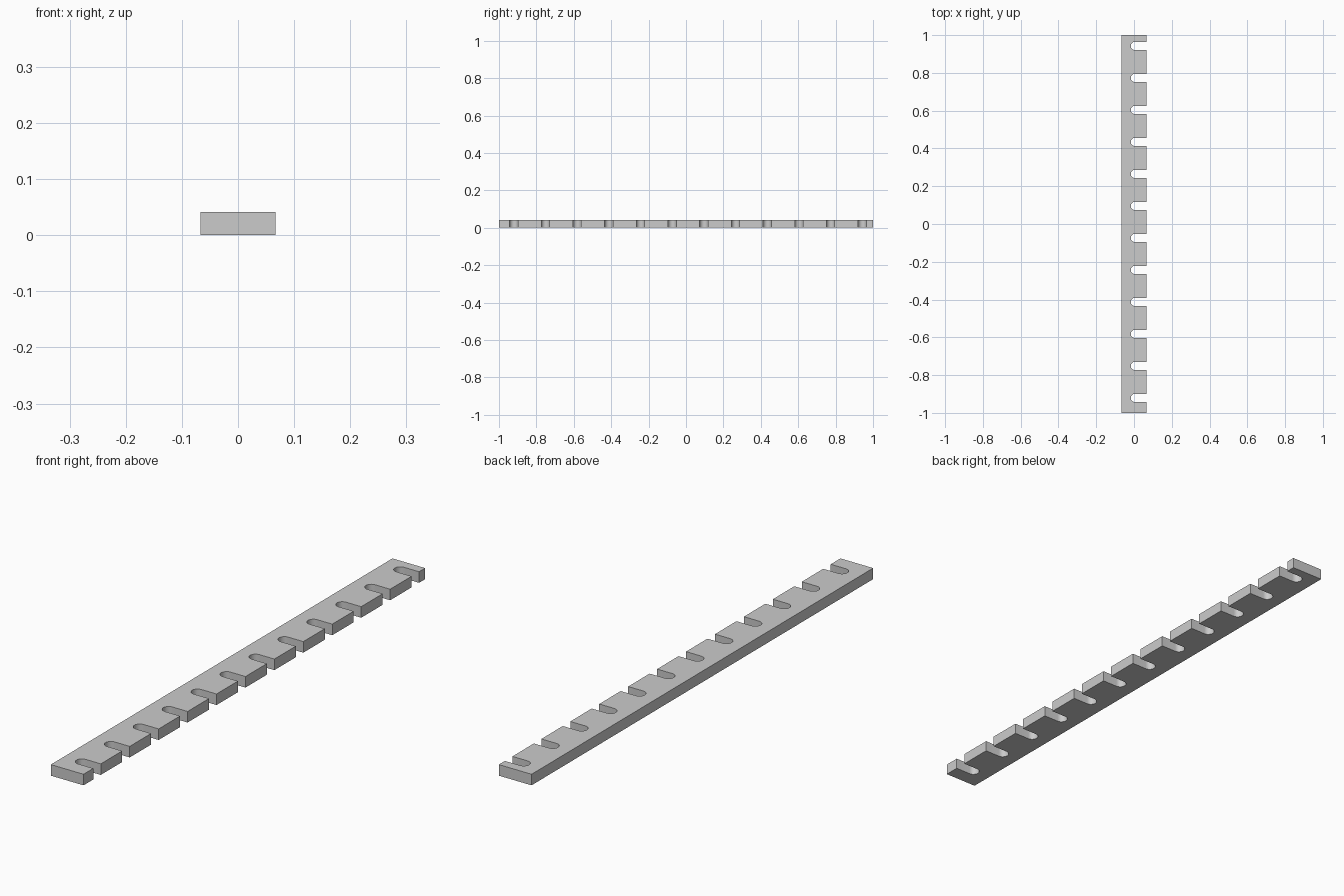
import bpy, bmesh
from math import sin, cos, pi

if "Cube" in bpy.data.objects:
    bpy.data.objects.remove(bpy.data.objects["Cube"])

HALF_W, HALF_L, HEIGHT = 0.067, 1.0, 0.041
SLOTS, FIRST_Y, PITCH = 12, -0.921, 0.1694
RADIUS, ARC_X, ARC_STEPS = 0.022, 0.005, 12

# Outline: plain left edge, slotted right edge with round slot ends
outline = [(-HALF_W, HALF_L), (-HALF_W, -HALF_L), (HALF_W, -HALF_L)]
for i in range(SLOTS):
    y = FIRST_Y + i * PITCH
    outline.append((HALF_W, y - RADIUS))
    for k in range(ARC_STEPS + 1):
        a = -pi / 2 - pi * k / ARC_STEPS
        outline.append((ARC_X + RADIUS * cos(a), y + RADIUS * sin(a)))
    outline.append((HALF_W, y + RADIUS))
outline.append((HALF_W, HALF_L))

# Extrude the outline into a flat bar
bm = bmesh.new()
base = bm.faces.new([bm.verts.new((x, y, 0)) for x, y in outline])
top = bmesh.ops.extrude_face_region(bm, geom=[base], use_keep_orig=True)
bmesh.ops.translate(bm, vec=(0, 0, HEIGHT),
                    verts=[g for g in top["geom"] if isinstance(g, bmesh.types.BMVert)])
bmesh.ops.recalc_face_normals(bm, faces=bm.faces)
mesh = bpy.data.meshes.new("slotted_bar")
bm.to_mesh(mesh)
bm.free()
bar = bpy.data.objects.new("slotted_bar", mesh)
bpy.context.collection.objects.link(bar)

# Smooth only the slot ends
bpy.context.view_layer.objects.active = bar
bar.select_set(True)
bpy.ops.object.shade_smooth_by_angle()
